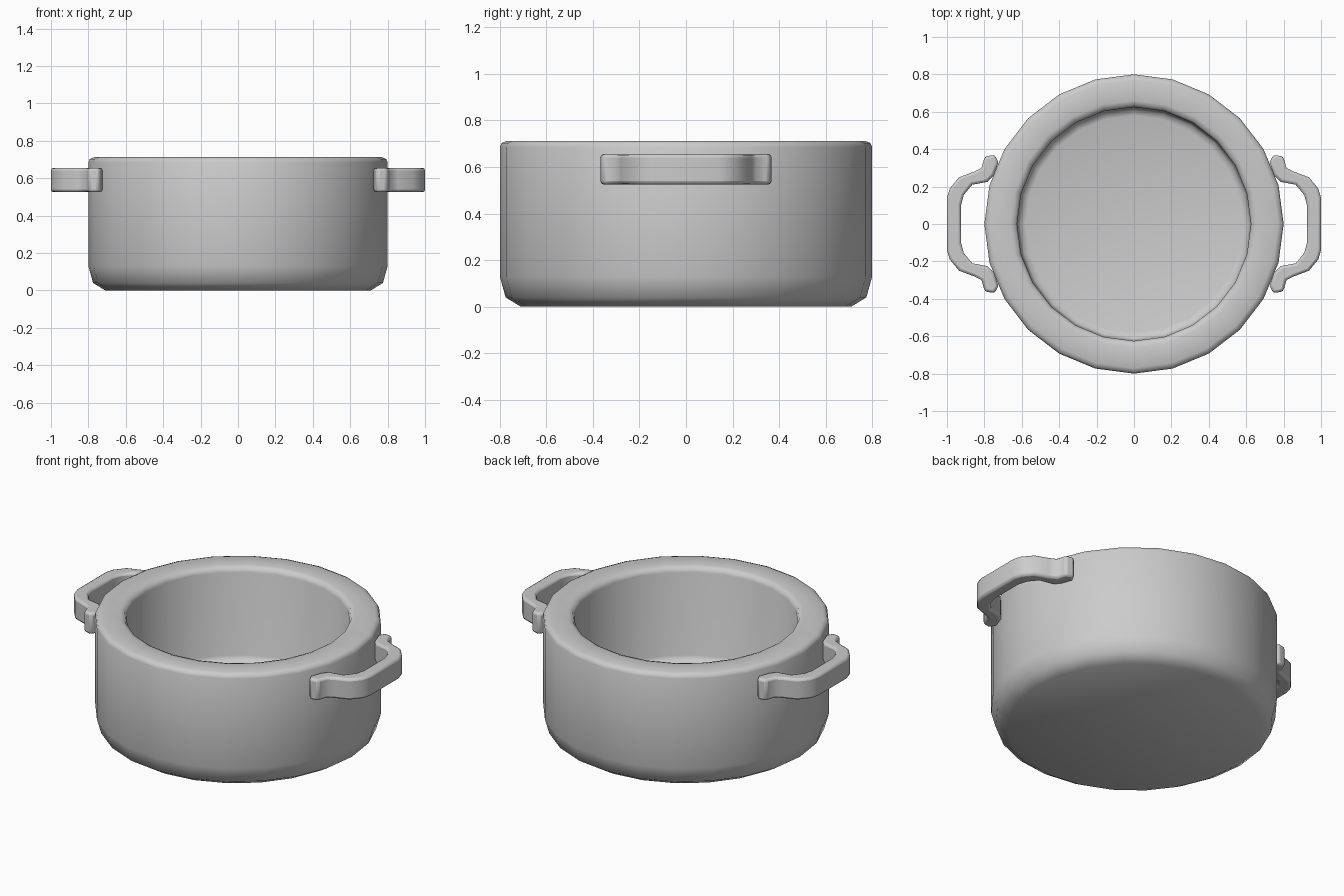
import bpy, bmesh, math

cube = bpy.data.objects.get("Cube")
if cube:
    bpy.data.objects.remove(cube, do_unlink=True)

# Single grey metal
metal = bpy.data.materials.new("grey_metal")
metal.use_nodes = True
colour = (0.6, 0.6, 0.6, 1)
metal.diffuse_color = colour
metal.node_tree.nodes["Principled BSDF"].inputs["Base Color"].default_value = colour


def make_object(name, bm):
    bmesh.ops.recalc_face_normals(bm, faces=bm.faces)
    mesh = bpy.data.meshes.new(name)
    bm.to_mesh(mesh)
    bm.free()
    mesh.materials.append(metal)
    obj = bpy.data.objects.new(name, mesh)
    bpy.context.collection.objects.link(obj)
    return obj


def smooth(obj, degrees):
    bpy.ops.object.select_all(action='DESELECT')
    obj.select_set(True)
    bpy.context.view_layer.objects.active = obj
    bpy.ops.object.shade_smooth_by_angle(angle=math.radians(degrees))


# Pot body: closed wall profile (radius, height) turned around z
profile = [(0.71, 0), (0.775, 0.04), (0.8, 0.13), (0.8, 0.685), (0.792, 0.703),
           (0.77, 0.712), (0.66, 0.712), (0.635, 0.704), (0.625, 0.68),
           (0.622, 0.17), (0.61, 0.145), (0.58, 0.135)]
SIDES = 24
bm = bmesh.new()
rings = []
for r, z in profile:
    rings.append([bm.verts.new((r * math.cos(math.tau * i / SIDES),
                                r * math.sin(math.tau * i / SIDES), z))
                  for i in range(SIDES)])
for low, high in zip(rings, rings[1:]):
    for i in range(SIDES):
        j = (i + 1) % SIDES
        bm.faces.new((low[i], low[j], high[j], high[i]))
bm.faces.new(rings[0])
bm.faces.new(rings[-1])
smooth(make_object("pot_body", bm), 60)

# Handle: half outline seen from above, mirrored in y and raised to a bar
outer = [(1, 0.14), (0.985, 0.19), (0.935, 0.25), (0.855, 0.28),
         (0.815, 0.3), (0.798, 0.36), (0.745, 0.37)]
inner = [(0.925, 0.1), (0.91, 0.155), (0.865, 0.21), (0.785, 0.225),
         (0.75, 0.26), (0.725, 0.33), (0.745, 0.37)]


def make_handle(name, side):
    bm = bmesh.new()
    half = outer + inner[-2::-1]
    outline = half + [(x, -y) for x, y in reversed(half)]
    base = bm.faces.new([bm.verts.new((side * x, y, 0.525)) for x, y in outline])
    raised = bmesh.ops.extrude_face_region(bm, geom=[base])["geom"]
    bmesh.ops.translate(bm, vec=(0, 0, 0.13),
                        verts=[g for g in raised if isinstance(g, bmesh.types.BMVert)])
    obj = make_object(name, bm)
    bevel = obj.modifiers.new("soft_edges", 'BEVEL')
    bevel.width = 0.014
    bevel.segments = 2
    bevel.limit_method = 'ANGLE'
    bevel.angle_limit = math.radians(60)
    smooth(obj, 60)


make_handle("left_handle", 1)
make_handle("right_handle", -1)
